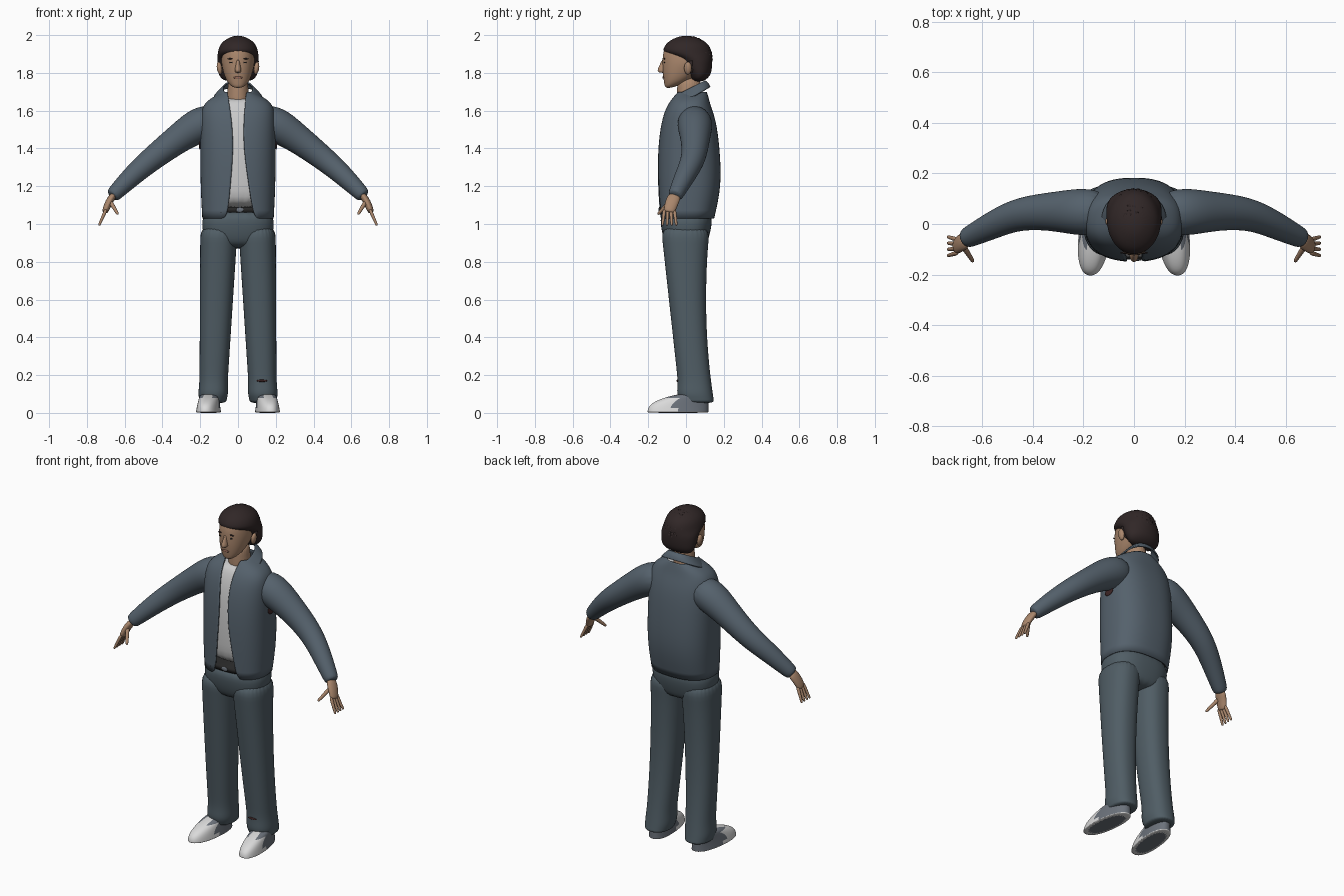
import bpy, bmesh, math, random
from mathutils import Vector, Matrix

default_cube = bpy.data.objects.get("Cube")
if default_cube:
    bpy.data.objects.remove(default_cube, do_unlink=True)


def material(name, red, green, blue):
    mat = bpy.data.materials.new(name)
    mat.use_nodes = True
    mat.diffuse_color = (red, green, blue, 1)
    shader = mat.node_tree.nodes["Principled BSDF"]
    shader.inputs["Base Color"].default_value = mat.diffuse_color
    shader.inputs["Roughness"].default_value = .8
    return mat


JACKET = material("jacket blue grey", .09, .12, .15)
TROUSER = material("trouser blue grey", .08, .11, .13)
SHIRT = material("shirt light grey", .6, .6, .6)
SKIN = material("skin tan", .4, .24, .15)
HAIR = material("hair dark brown", .03, .02, .02)
DARK = material("belt black", .02, .02, .02)
WHITE = material("shoe white", .7, .7, .7)
GREY = material("shoe grey", .15, .17, .2)
LIPS = material("lip red brown", .3, .14, .1)
LINING = material("lining brown", .05, .02, .02)


def finish(name, bm, mat, subdivisions=0):
    mesh = bpy.data.meshes.new(name)
    bm.to_mesh(mesh)
    bm.free()
    mesh.materials.append(mat)
    for face in mesh.polygons:
        face.use_smooth = True
    obj = bpy.data.objects.new(name, mesh)
    bpy.context.collection.objects.link(obj)
    if subdivisions:
        smooth = obj.modifiers.new("smooth surface", "SUBSURF")
        smooth.levels = smooth.render_levels = subdivisions
    return obj


def bridge(name, rings, mat, closed=True, subdivisions=2):
    """Join rings of points into one surface, capped when closed."""
    bm = bmesh.new()
    loops = [[bm.verts.new(point) for point in ring] for ring in rings]
    count = len(loops[0])
    for low, high in zip(loops, loops[1:]):
        for j in range(count if closed else count - 1):
            k = (j + 1) % count
            bm.faces.new((low[j], low[k], high[k], high[j]))
    if closed:
        bm.faces.new(loops[0])
        bm.faces.new(loops[-1])
        bmesh.ops.recalc_face_normals(bm, faces=bm.faces)
    return finish(name, bm, mat, subdivisions)


def signed_power(value, exponent):
    return math.copysign(abs(value) ** exponent, value)


def loft(name, rows, mat, power=2.3, centre=None, gap=None, slope=0, subdivisions=2):
    """Rows are height, half width, front y, back y; gap gives the open front edges."""
    rings, count = [], 28
    for z, width, front, back in rows:
        start, end, steps = 0, math.tau, count
        if gap:
            left, right = gap(z, width)
            start = -math.acos(signed_power(right / width, power / 2))
            end = math.tau - math.acos(signed_power(left / width, power / 2))
            steps = count - 1
        middle = centre(z) if centre else 0
        ring = []
        for j in range(count):
            angle = start + (end - start) * j / steps
            x = middle + width * signed_power(math.cos(angle), 2 / power)
            y = (front + back) / 2 + (back - front) / 2 * signed_power(math.sin(angle), 2 / power)
            ring.append((x, y, z + slope * y))
        rings.append(ring)
    return bridge(name, rings, mat, not gap, subdivisions)


def tube(name, path, mat, side, wide=1, count=16):
    """Path points are x, y, z, radius; wide stretches the section in depth."""
    points = [Vector(row[:3]) for row in path]
    rings = []
    for i, (point, row) in enumerate(zip(points, path)):
        along = (points[min(i + 1, len(points) - 1)] - points[max(i - 1, 0)]).normalized()
        depth = Vector((0, 1, 0))
        depth = (depth - along * depth.dot(along)).normalized()
        across = along.cross(depth)
        ring = []
        for j in range(count):
            angle = math.tau * j / count
            place = point + row[3] * (depth * math.cos(angle) * wide + across * math.sin(angle))
            ring.append((side * place.x, place.y, place.z))
        rings.append(ring)
    return bridge(name, rings, mat)


def blob(name, location, size, mat, turn=0):
    bm = bmesh.new()
    shape = Matrix.Rotation(turn, 4, "Y") @ Matrix.Diagonal((*size, 1))
    bmesh.ops.create_uvsphere(bm, u_segments=16, v_segments=10, radius=1,
                              matrix=Matrix.Translation(location) @ shape)
    return finish(name, bm, mat)


def jacket_opening(z, width):
    middle, half = .03 * (1.5 - z), .02 + .12 * abs(z - 1.45)
    return middle - half, middle + half


def collar_opening(z, width):
    return -.75 * width, .75 * width


# Torso: open jacket with a folded collar over a shirt
torso = [(1.03, .19, -.14, .15), (1.2, .2, -.15, .19), (1.4, .2, -.15, .18),
         (1.55, .2, -.13, .16), (1.63, .19, -.1, .13), (1.67, .14, -.07, .12),
         (1.7, .08, -.05, .11)]
jacket = loft("jacket", torso, JACKET, 2.5, gap=jacket_opening)
collar = loft("collar", [(1.66, .13, -.13, .13), (1.69, .1, -.1, .12), (1.71, .08, -.06, .1)],
              JACKET, gap=collar_opening, slope=.5)
for garment in (jacket, collar):
    cloth = garment.modifiers.new("cloth thickness", "SOLIDIFY")
    cloth.thickness, cloth.offset = .008, -1
inset = .015
loft("shirt", [(max(z, 1.08), width - inset, front + inset, back - inset)
               for z, width, front, back in torso[:-1]], SHIRT, 2.5)

# Trouser seat and belt
loft("trouser_seat", [(.87, .13, -.09, .1), (.92, .18, -.12, .12),
                      (1, .195, -.137, .14), (1.08, .18, -.135, .135)], TROUSER, 2.5)
loft("belt", [(z, .18, -.142, .14) for z in (1.06, 1.09)], DARK, 2.5, subdivisions=0)
blob("belt_buckle", (.01, -.142, 1.075), (.02, .004, .012), GREY)


def leg_rows():
    """Narrowing leg, with the hem flaring just above the shoe."""
    for z in (.05, .07, .1, .16, .25, .4, .6, .8, .9, 1):
        drop = 1 - z
        flare = .015 if z == .1 else 0
        yield (z, .1 - .03 * drop + flare / 2, -.135 + .11 * drop - flare,
               .105 + .15 * (z - .6) ** 2)


def shoe_rows():
    """Toe slopes back as the shoe rises."""
    for z in (0, .005, .025, .05, .08, .105):
        rise = z * 10
        yield z, .064 - .015 * rise, -.205 + .16 * rise ** 3, .12


for side, word in ((1, "left"), (-1, "right")):
    loft(word + "_trouser_leg", leg_rows(), TROUSER,
         centre=lambda z: side * (.1 + .035 * (1 - z)))

    # White toe, grey quarter and grey underside, toes turned out
    shoe = loft(word + "_shoe", shoe_rows(), WHITE, centre=lambda z: side * .155)
    shoe.data.materials.append(GREY)
    for face in shoe.data.polygons:
        quarter = face.center.y > -.06 and face.center.z > .015
        face.material_index = int(quarter or face.normal.z < -.8)
    for vertex in shoe.data.vertices:
        vertex.co.x -= side * .1 * (vertex.co.y + .03)

    # Sleeve and hand
    tube(word + "_sleeve",
         [(.1, .045, 1.56, .08), (.2, .047, 1.53, .1), (.3, .05, 1.465, .08),
          (.45, .045, 1.35, .066), (.55, 0, 1.265, .057), (.65, -.05, 1.165, .043),
          (.67, -.06, 1.145, .038)], JACKET, side)
    tube(word + "_palm", [(.655, -.055, 1.16, .02), (.685, -.075, 1.115, .02),
                          (.7, -.087, 1.075, .018), (.706, -.09, 1.06, .014)],
         SKIN, side, wide=1.8)
    for i, finger in enumerate(("index", "middle", "ring", "little")):
        spread = 1.5 - i
        tube(f"{word}_{finger}_finger",
             [(.697 + .04 * t, -.088 - spread * (.017 + .008 * t), 1.08 - .09 * t,
               .011 - .004 * t) for t in (0, .4, .8, 1)], SKIN, side, count=8)
    tube(word + "_thumb", [(.68 - .045 * t, -.08 - .07 * t, 1.125 - .075 * t, .014 - .006 * t)
                           for t in (0, .4, .8, 1)], SKIN, side, count=8)
    blob(word + "_underarm_lining", (side * .202, .03, 1.42), (.005, .035, .025), LINING)

    # Ear, eye and eyebrow
    blob(word + "_ear", (side * .098, .01, 1.825), (.014, .02, .034), SKIN, side * .15)
    blob(word + "_eye", (side * .033, -.114, 1.855), (.012, .004, .004), DARK)
    blob(word + "_eyebrow", (side * .035, -.114, 1.876), (.02, .004, .004), HAIR, side * .1)
blob("left_hem_tear", (.127, -.046, .17), (.03, .005, .006), LINING)


def head_rows():
    """Rounded skull narrowing to a jaw, with the chin kept forward."""
    for i in range(11):
        h = (i / 5 - 1) * .97
        jaw, size = max(0, -h), (1 - abs(h) ** 3) ** .4
        yield (1.85 + .135 * h, .088 * size * (1 - .3 * jaw),
               -.125 * size ** (1 - .9 * jaw), .12 * size - .13 * jaw)


def hair_rows():
    """Full crown above the brow, set back behind the face below it."""
    for i in range(9):
        h = (i / 4 - 1) * .98
        size = (1 - abs(h) ** 2.5) ** (.45 if h > 0 else .14)
        front = -.128 * size if h > .2 else -.035 - .075 * h
        yield 1.875 + .125 * h, .11 * size, front, .14 * size


# Head, neck and hair
loft("head", head_rows(), SKIN, 2.1)
loft("neck", [(1.6, .07, -.055, .085), (1.7, .054, -.045, .075), (1.78, .055, -.05, .085)],
     SKIN, 2)
loft("nose", [(1.8, .012, -.14, -.1), (1.81, .02, -.155, -.1), (1.84, .011, -.14, -.1),
              (1.875, .009, -.125, -.1)], SKIN, 2)
blob("mouth", (0, -.12, 1.775), (.025, .005, .006), LIPS)
loft("hair", hair_rows(), HAIR, 2)

random.seed(4)
tufts = bmesh.new()
for i in range(150):
    angle, h = random.uniform(0, math.tau), random.uniform(-.75, .9)
    reach = math.sqrt(1 - h * h)
    normal = Vector((reach * math.cos(angle), reach * math.sin(angle), h))
    place = Vector((.1 * normal.x, .01 + .12 * normal.y, 1.875 + .11 * normal.z))
    if place.y < .03 and place.z < 1.925:
        continue
    fall = Vector((random.uniform(-.4, .4), .3, -1))
    lie = (fall - normal * fall.dot(normal)).normalized() + normal * .12
    turn = lie.to_track_quat("Z", "Y").to_matrix().to_4x4()
    bmesh.ops.create_cone(tufts, cap_ends=True, segments=6, radius1=.013, radius2=.001,
                          depth=.055, matrix=Matrix.Translation(place) @ turn)
finish("hair_tufts", tufts, HAIR)
